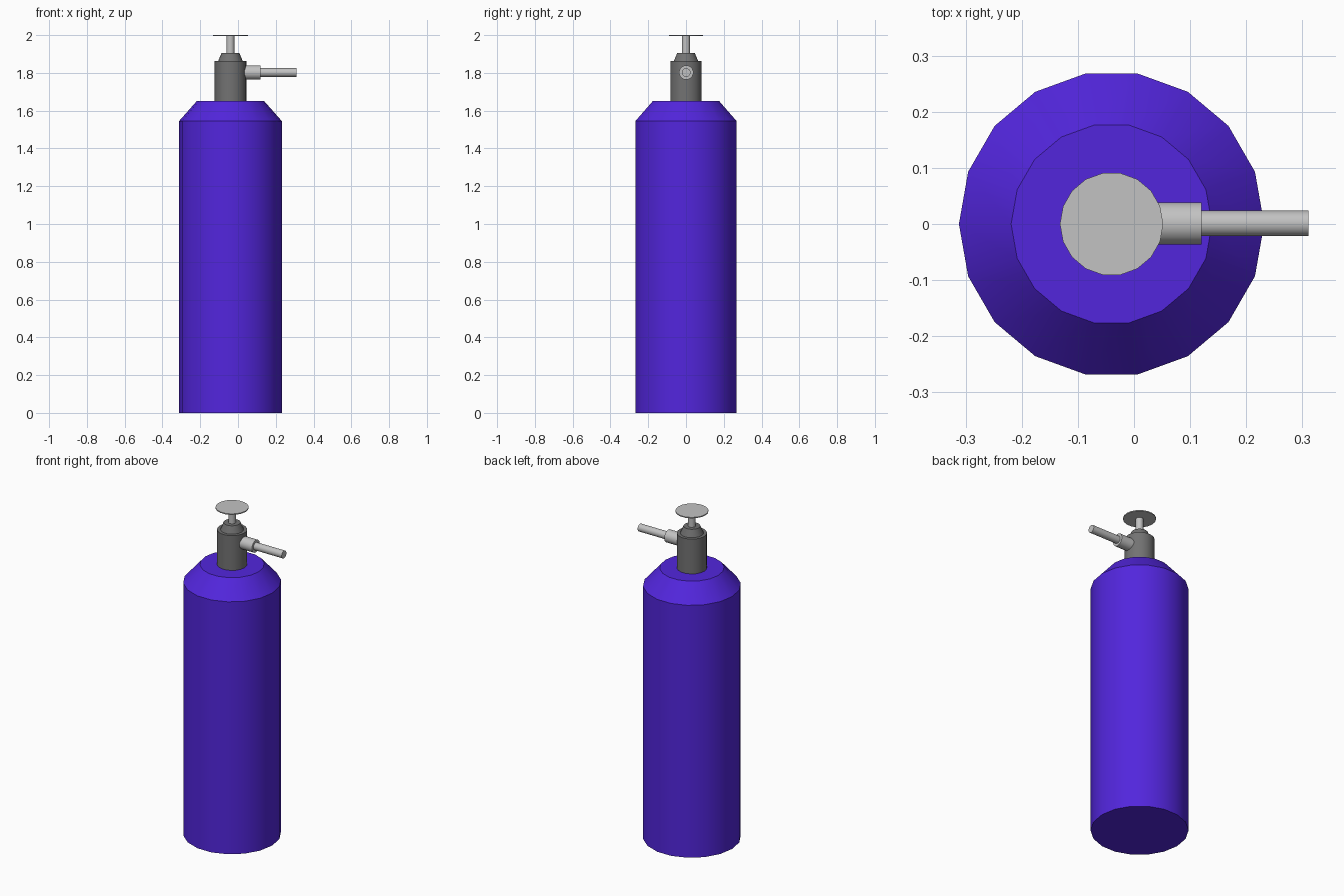
import bpy, bmesh, math
from mathutils import Matrix

if "Cube" in bpy.data.objects:
    bpy.data.objects.remove(bpy.data.objects["Cube"])

AXIS_X = -0.04


def material(name, rgb):
    m = bpy.data.materials.new(name)
    m.diffuse_color = (*rgb, 1)
    m.use_nodes = True
    m.node_tree.nodes["Principled BSDF"].inputs["Base Color"].default_value = m.diffuse_color
    return m


violet = material("violet paint", (0.085, 0.019, 0.72))
dark_grey = material("dark grey metal", (0.17, 0.17, 0.17))
light_grey = material("light grey metal", (0.54, 0.54, 0.54))


def lathe(name, profile, sides, mat, transform):
    """Closed solid of revolution from (radius, height) points."""
    bm = bmesh.new()
    rings = []
    for r, z in profile:
        rings.append([bm.verts.new((r * math.cos(2 * math.pi * i / sides),
                                    r * math.sin(2 * math.pi * i / sides), z))
                      for i in range(sides)])
    for a, b in zip(rings, rings[1:]):
        for i in range(sides):
            j = (i + 1) % sides
            bm.faces.new((a[i], a[j], b[j], b[i]))
    bm.faces.new(rings[0][::-1])
    bm.faces.new(rings[-1])
    bm.transform(transform)
    bmesh.ops.recalc_face_normals(bm, faces=bm.faces)
    me = bpy.data.meshes.new(name)
    bm.to_mesh(me)
    bm.free()
    me.materials.append(mat)
    ob = bpy.data.objects.new(name, me)
    bpy.context.collection.objects.link(ob)
    bpy.ops.object.select_all(action='DESELECT')
    ob.select_set(True)
    bpy.context.view_layer.objects.active = ob
    bpy.ops.object.shade_smooth_by_angle(angle=math.radians(30))
    return ob


upright = Matrix.Translation((AXIS_X, 0, 0))
sideways = Matrix.Translation((0, 0.001, 1.802)) @ Matrix.Rotation(math.pi / 2, 4, 'Y')

# Tank with sloped shoulder
lathe("tank", [(0.272, 0), (0.272, 1.545), (0.179, 1.65)], 18, violet, upright)
# Valve body with tapered cap
lathe("valve_body", [(0.084, 1.648), (0.084, 1.863), (0.065, 1.863), (0.047, 1.906)],
      18, dark_grey, upright)
# Handwheel on its stem
lathe("valve_stem", [(0.021, 1.9), (0.021, 1.997)], 18, light_grey, upright)
lathe("handwheel", [(0.092, 1.994), (0.092, 2.0)], 18, light_grey, upright)
# Side outlet: collar and pipe
lathe("outlet_collar", [(0.038, 0.02), (0.038, 0.12)], 18, light_grey, sideways)
lathe("outlet_pipe", [(0.023, 0.1), (0.023, 0.311)], 18, light_grey, sideways)
